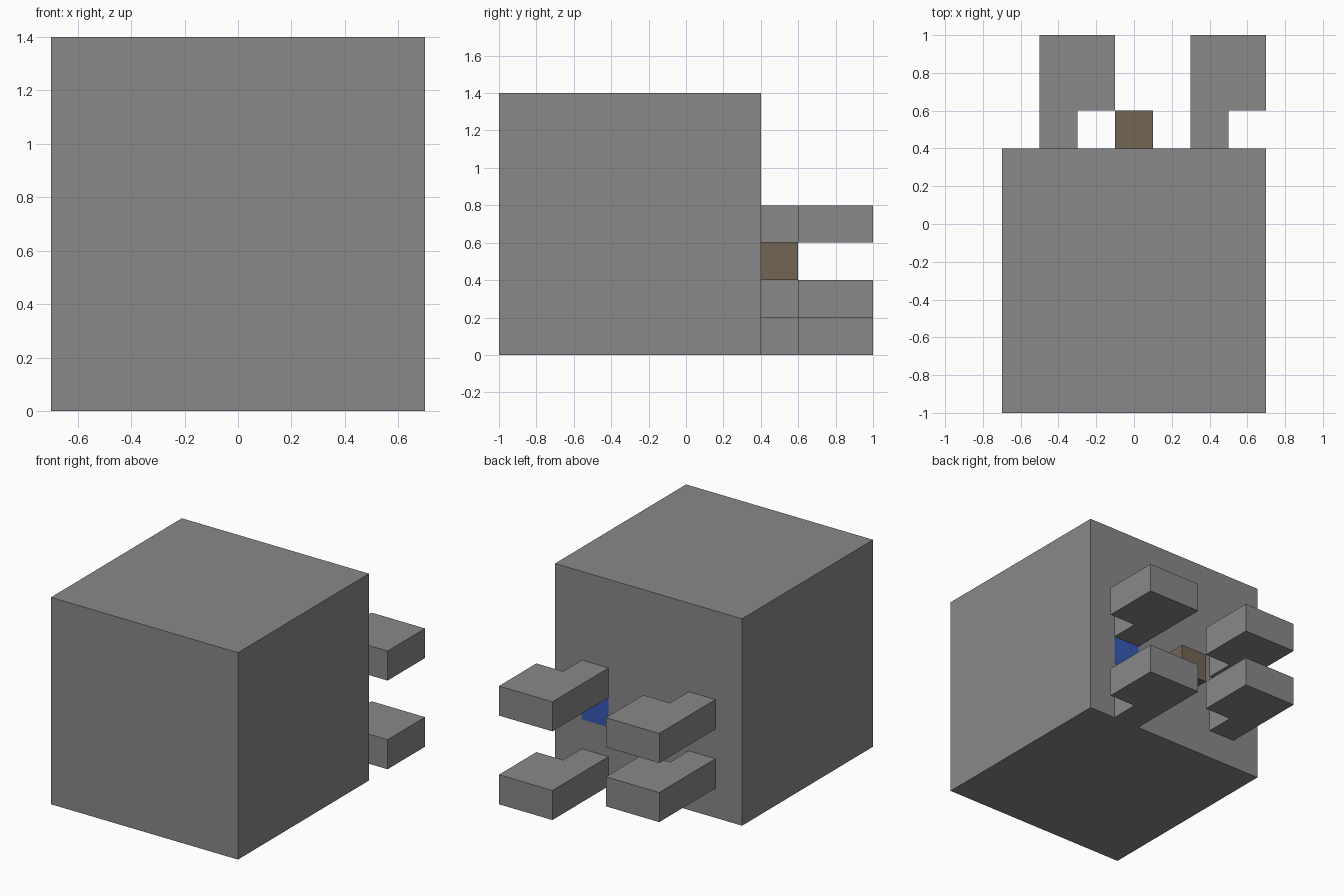
import bpy
import bmesh

default = bpy.data.objects.get("Cube")
if default:
    bpy.data.objects.remove(default, do_unlink=True)


def material(name, rgb):
    mat = bpy.data.materials.new(name)
    mat.use_nodes = True
    color = (*rgb, 1.0)
    mat.diffuse_color = color
    mat.node_tree.nodes["Principled BSDF"].inputs["Base Color"].default_value = color
    return mat


def prism(name, outline, bottom, height, mat):
    """Extrude a flat outline (x, y) upward from the given height."""
    bm = bmesh.new()
    face = bm.faces.new([bm.verts.new((x, y, bottom)) for x, y in outline])
    top = bmesh.ops.extrude_face_region(bm, geom=[face])["geom"]
    moved = [v for v in top if isinstance(v, bmesh.types.BMVert)]
    bmesh.ops.translate(bm, verts=moved, vec=(0, 0, height))
    bmesh.ops.recalc_face_normals(bm, faces=bm.faces)
    mesh = bpy.data.meshes.new(name)
    bm.to_mesh(mesh)
    bm.free()
    mesh.materials.append(mat)
    obj = bpy.data.objects.new(name, mesh)
    bpy.context.collection.objects.link(obj)
    return obj


def box(name, x0, x1, y0, y1, bottom, height, mat):
    return prism(name, [(x0, y0), (x1, y0), (x1, y1), (x0, y1)], bottom, height, mat)


def bracket(name, x, bottom):
    """L-shaped arm: narrow stem on the body, wide block at the end."""
    outline = [(x, 0.4), (x + 0.2, 0.4), (x + 0.2, 0.6),
               (x + 0.4, 0.6), (x + 0.4, 1.0), (x, 1.0)]
    prism(name, outline, bottom, 0.2, grey)


grey = material("stone grey", (0.25, 0.25, 0.25))
brown = material("earth brown", (0.17, 0.13, 0.087))
blue = material("deep blue", (0.038, 0.10, 0.46))

# Main block
box("body", -0.7, 0.7, -1.0, 0.4, 0.0, 1.4, grey)

# Four arms on the back; the lower right one sits higher than the lower left
bracket("upper_left_arm", 0.3, 0.6)
bracket("lower_left_arm", 0.3, 0.0)
bracket("upper_right_arm", -0.5, 0.6)
bracket("lower_right_arm", -0.5, 0.2)

# Small block and coloured panel on the back
box("tail_block", -0.1, 0.1, 0.4, 0.6, 0.4, 0.2, brown)
box("blue_panel", 0.3, 0.5, 0.398, 0.402, 0.4, 0.2, blue)
